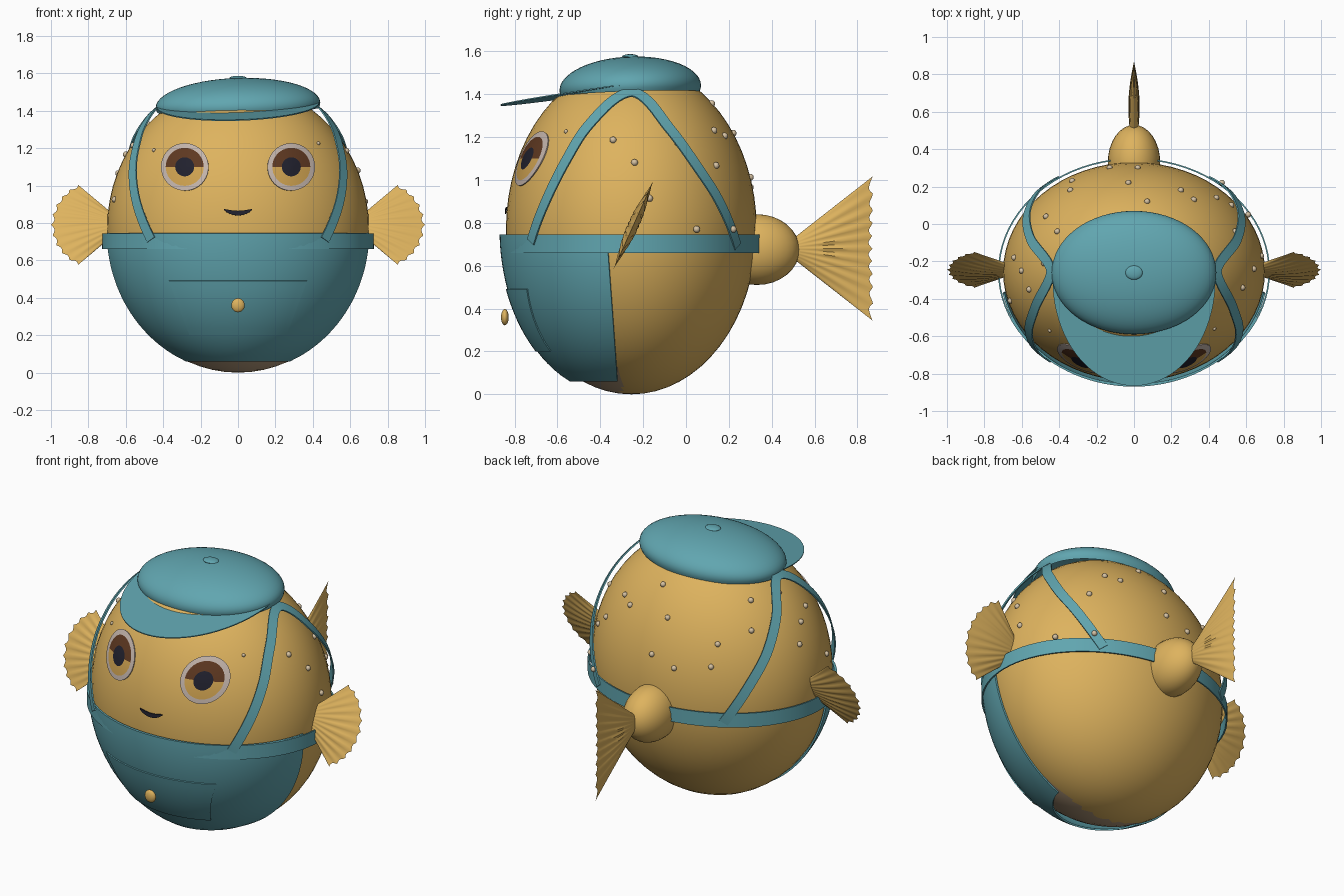
import bpy, bmesh
from math import sin, cos, pi, sqrt, radians
from mathutils import Vector

cube = bpy.data.objects.get("Cube")
if cube:
    bpy.data.objects.remove(cube, do_unlink=True)


def material(name, *rgb):
    m = bpy.data.materials.new(name)
    m.use_nodes = True
    m.diffuse_color = (*rgb, 1)
    m.node_tree.nodes["Principled BSDF"].inputs["Base Color"].default_value = (*rgb, 1)
    return m


GOLD = material("golden skin", .73, .45, .112)
TEAL = material("teal cloth", .119, .38, .434)
PALE = material("pale belly", .48, .34, .21)
BEAD = material("bead cream", .66, .53, .36)
WHITE = material("eye white", .55, .46, .41)
BROWN = material("iris brown", .113, .04, .015)
AMBER = material("iris amber", .62, .36, .08)
BLACK = material("pupil black", .015, .015, .027)

CENTER = Vector((0, -.255, .77))
RADII = Vector((.7, .585, .77))


def finish(obj, mats, rule=None):
    for m in mats:
        obj.data.materials.append(m)
    if rule:
        for p in obj.data.polygons:
            p.material_index = rule(p.center)
    bpy.ops.object.select_all(action='DESELECT')
    obj.select_set(True)
    bpy.context.view_layer.objects.active = obj
    bpy.ops.object.shade_smooth_by_angle(angle=radians(40))


def grid(name, f, nu, nv, mats, loop=False, thick=0, rule=None):
    """Surface from f(u, v) with u and v in 0..1; loop closes it along u."""
    bm = bmesh.new()
    cols = nu if loop else nu + 1
    rows = [[bm.verts.new(f(i / nu, j / nv)) for i in range(cols)] for j in range(nv + 1)]
    for a, b in zip(rows, rows[1:]):
        for i in range(nu):
            k = (i + 1) % cols
            bm.faces.new((a[i], a[k], b[k], b[i]))
    bmesh.ops.remove_doubles(bm, verts=bm.verts, dist=1e-5)
    bmesh.ops.recalc_face_normals(bm, faces=bm.faces)
    if thick:
        bmesh.ops.solidify(bm, geom=bm.faces[:], thickness=thick)
        bmesh.ops.recalc_face_normals(bm, faces=bm.faces)
    mesh = bpy.data.meshes.new(name)
    bm.to_mesh(mesh)
    bm.free()
    obj = bpy.data.objects.new(name, mesh)
    bpy.context.collection.objects.link(obj)
    finish(obj, mats, rule)


def ball(name, loc, scale, mats, seg=32, rule=None):
    bpy.ops.mesh.primitive_uv_sphere_add(segments=seg, ring_count=seg // 2, location=loc)
    obj = bpy.context.object
    obj.name = name
    obj.scale = scale
    bpy.ops.object.transform_apply(location=True, rotation=True, scale=True)
    finish(obj, mats, rule)


def slice_at(z):
    return sqrt(max(0, 1 - ((z - CENTER.z) / RADII.z) ** 2))


def skin(x, z, off):
    """Point on the front of the body, lifted by off."""
    k = slice_at(z) ** 2 - (x / RADII.x) ** 2
    return (x, CENTER.y - RADII.y * sqrt(max(0, k)) - off, z)


def cloth_axes(z):
    s = slice_at(z)
    return RADII.x * s + .015, RADII.y * s + .03 + .05 * (1 - s)


# Body and tail stem
ball("body", CENTER, RADII, [GOLD, PALE], 64,
     lambda c: int(c.z < .12 and c.y < -.3))
ball("tail_stem", (0, .33, .675), (.14, .2, .165), [GOLD])


# Overalls wrapping the front, and the belt
def overalls(u, v):
    z = .06 + .685 * v
    a, b = cloth_axes(z)
    edge = -(.065 + .05 * v) / b
    t = sqrt(1 - edge * edge)
    start = Vector((t, edge)).angle_signed(Vector((1, 0)))
    ang = -abs(start) - (pi - 2 * abs(start)) * u
    return (a * cos(ang), CENTER.y + b * sin(ang), z)


def belt(u, v):
    a = 2 * pi * u
    return (.727 * cos(a), CENTER.y + .607 * sin(a), .66 + .085 * v)


def pocket(u, v):
    z = .2 + .29 * v
    x = (2 * u - 1) * (.26 + .11 * v)
    a, b = cloth_axes(z)
    return (x, CENTER.y - b * sqrt(1 - (x / a) ** 2) - .007, z)


grid("overalls", overalls, 48, 24, [TEAL], thick=.01)
grid("belt", belt, 80, 1, [TEAL], loop=True, thick=.008)
grid("pocket", pocket, 20, 8, [TEAL], thick=.008)
ball("pocket_button", (0, -.845, .36), (.036, .018, .038), [GOLD], 20)

# Shoulder straps over each side
PATH = [Vector(p) for p in (
    (.47, -.73, .71), (.56, -.66, .92), (.58, -.57, 1.1), (.53, -.45, 1.26), (.44, -.25, 1.4),
    (.55, -.08, 1.24), (.585, .05, 1.08), (.54, .15, .92), (.42, .24, .69))]


def on_path(t):
    n = len(PATH) - 1
    i = min(int(t * n), n - 1)
    f = t * n - i
    p, q = PATH[i], PATH[i + 1]
    m = (q - PATH[max(i - 1, 0)]) / 2
    k = (PATH[min(i + 2, n)] - p) / 2
    c = p * (1 - f) ** 2 * (1 + 2 * f) + q * f * f * (3 - 2 * f)
    c += m * f * (1 - f) ** 2 - k * f * f * (1 - f)
    d = c - CENTER
    r = Vector(d[i] / RADII[i] for i in range(3)).length
    return CENTER + d * (1.05 / r)


def strap(side):
    def f(u, v):
        p = on_path(u)
        tangent = on_path(min(u + .01, 1)) - on_path(max(u - .01, 0))
        normal = Vector((p - CENTER)[i] / RADII[i] ** 2 for i in range(3))
        q = p + normal.cross(tangent).normalized() * .056 * (v - .5)
        return (side * q.x, q.y, q.z)
    return f


# Fan fins with pleats and a scalloped edge
def fin(origin, along, spread, normal, size, angle, curve, thick):
    origin, along, spread, normal = map(Vector, (origin, along, spread, normal))

    def f(u, v):
        c = cos(2 * pi * u)
        r = size * (1 - curve * c * c) * (1 - .045 * v * abs(sin(5 * pi * c)))
        r *= .15 + .85 * v
        t = thick * sin(2 * pi * u) * sin(pi * (.3 + .7 * v))
        t *= 1 + .25 * v * cos(10 * pi * c)
        return origin + along * r * cos(angle * c) + spread * r * sin(angle * c) + normal * t
    return f


# Eyes lie on the face, coloured by ring and height
def eye(side):
    def f(u, v):
        a, r = 2 * pi * u, .127 * v
        return skin(side * .285 + r * cos(a), 1.1 + r * sin(a), .02 - .008 * v)

    def rule(c):
        r = sqrt((c.x - side * .285) ** 2 + (c.z - 1.1) ** 2)
        if r > .101:
            return 0
        return 3 if r < .051 else 1 if c.z > 1.1 else 2
    return f, rule


for side, word in ((1, "left"), (-1, "right")):
    grid(word + "_strap", strap(side), 64, 2, [TEAL], thick=.008)
    grid(word + "_fin", fin((side * .6, -.245, .79), (side, 0, 0), (0, .45, 1), (0, .91, -.41),
                            .4, radians(40), .17, .025), 120, 10, [GOLD], loop=True)
    shape, rule = eye(side)
    grid(word + "_eye", shape, 40, 10, [WHITE, BROWN, AMBER, BLACK], True, .006, rule)

grid("tail_fin", fin((0, .44, .68), (0, 1, 0), (0, 0, 1), (1, 0, 0),
                     .43, radians(38), -.27, .028), 120, 10, [GOLD], loop=True)


# Smiling mouth
def mouth(u, v):
    t = 2 * u - 1
    return skin(.074 * t, .853 + .018 * t * t + .024 * (v - .5) * sqrt(1.05 - t * t), .008)


grid("mouth", mouth, 20, 2, [BLACK], thick=.006)


# Cap: dome, brim and top button, leaning slightly
def tilt(x, y, z):
    return (x, y, z + .03 * x + .035 * (y + .26))


def dome(u, v):
    a, e = 2 * pi * u, -.2 + (pi / 2 + .2) * v
    return tilt(.44 * cos(a) * cos(e), -.26 + .33 * sin(a) * cos(e), 1.43 + .145 * sin(e))


def brim(u, v):
    a, r = pi * u, .5 + .5 * v
    y = -.3 - .565 * r * sin(a)
    return tilt(.435 * r * cos(a), y, 1.43 + .11 * (y + .35))


grid("cap_dome", dome, 64, 16, [TEAL], loop=True)
grid("cap_brim", brim, 40, 6, [TEAL], thick=.006)
ball("cap_button", (0, -.26, 1.575), (.046, .038, .012), [TEAL], 20)

# Beads scattered over the upper back and sides
SPOTS = [(-.33, .23), (-.34, .18), (-.47, .04), (-.41, -.04), (-.48, -.21), (-.03, .22),
         (-.13, .3), (.02, .3), (.07, .12), (.25, .18), (.32, .13), (.44, .14), (.47, .22),
         (.52, .1), (.61, .05), (.54, -.04), (.64, -.24), (.58, -.34), (.68, -.17),
         (-.7, -.25), (-.56, -.35), (-.6, -.25), (-.64, -.18), (-.66, -.41), (.43, -.56),
         (-.45, -.57)]
for x, y in SPOTS:
    k = 1 - (x / RADII.x) ** 2 - ((y - CENTER.y) / RADII.y) ** 2
    size = .01 if y < -.5 else .016
    ball("bead", (x, y, CENTER.z + RADII.z * sqrt(max(0, k))), (size,) * 3, [BEAD], 12)
